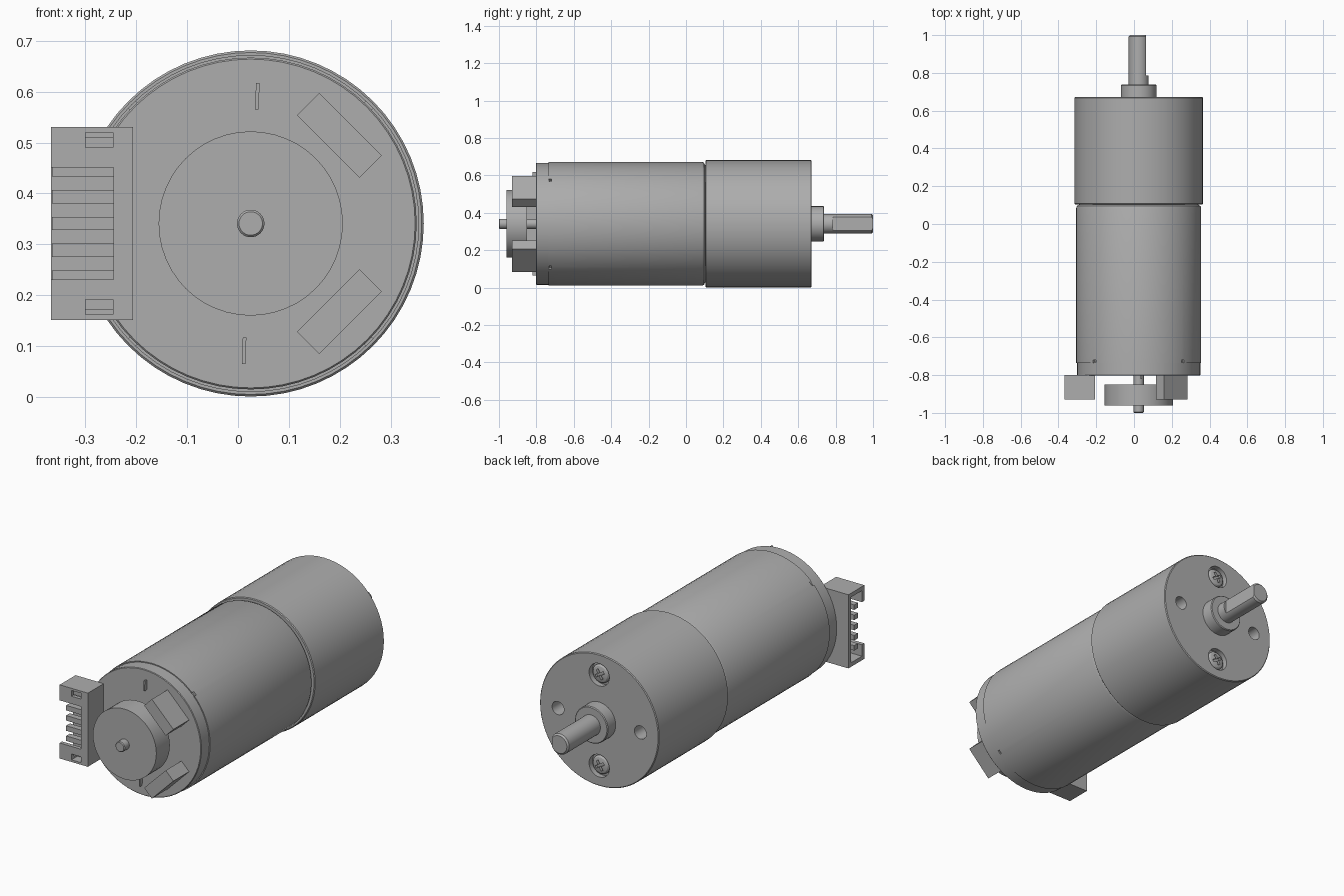
import bpy, bmesh, math
from mathutils import Matrix, Vector

cube = bpy.data.objects.get("Cube")
if cube:
    bpy.data.objects.remove(cube, do_unlink=True)

AX, AZ = 0.025, 0.341          # motor axis runs along y through here
PITCH = 0.235                  # screw and hole circle radius

grey = bpy.data.materials.new("metal_grey")
grey.use_nodes = True
COLOUR = (0.42, 0.42, 0.42, 1)
grey.diffuse_color = COLOUR
grey.node_tree.nodes["Principled BSDF"].inputs["Base Color"].default_value = COLOUR


def finish(name, bm):
    bmesh.ops.recalc_face_normals(bm, faces=bm.faces)
    mesh = bpy.data.meshes.new(name)
    bm.to_mesh(mesh)
    bm.free()
    mesh.materials.append(grey)
    ob = bpy.data.objects.new(name, mesh)
    bpy.context.collection.objects.link(ob)
    return ob


def lathe(name, profile, x=AX, z=AZ, steps=64):
    """Revolve (radius, y) points about a line along y."""
    bm = bmesh.new()
    verts = [bm.verts.new((x + r, y, z)) for r, y in profile]
    edges = [bm.edges.new(pair) for pair in zip(verts, verts[1:])]
    bmesh.ops.spin(bm, geom=verts + edges, cent=(x, 0, z), axis=(0, 1, 0),
                   angle=math.tau, steps=steps, use_duplicate=False)
    bmesh.ops.remove_doubles(bm, verts=bm.verts, dist=1e-5)
    return finish(name, bm)


def rod(name, r, y0, y1, bevel=0.0, **kw):
    b = bevel
    ends = [(r, y0), (r, y1)] if not b else [(r - b, y0), (r, y0 + b), (r, y1 - b), (r - b, y1)]
    return lathe(name, [(0, y0)] + ends + [(0, y1)], **kw)


def box(name, centre, size, turn=0.0):
    """Box turned about the y axis."""
    bm = bmesh.new()
    m = (Matrix.Translation(centre) @ Matrix.Rotation(turn, 4, 'Y')
         @ Matrix.Diagonal(Vector(size)).to_4x4())
    bmesh.ops.create_cube(bm, size=1, matrix=m)
    return finish(name, bm)


def span(name, x, y, z):
    """Box between the given (low, high) limits."""
    return box(name, [sum(p) / 2 for p in (x, y, z)], [p[1] - p[0] for p in (x, y, z)])


def cut(ob, cutters):
    for c in cutters:
        c.hide_render = True
        mod = ob.modifiers.new("cut", 'BOOLEAN')
        mod.object, mod.solver = c, 'EXACT'
    dg = bpy.context.evaluated_depsgraph_get()
    mesh = bpy.data.meshes.new_from_object(ob.evaluated_get(dg))
    ob.modifiers.clear()
    ob.data = mesh
    for c in cutters:
        bpy.data.objects.remove(c, do_unlink=True)


# Gearbox with two mounting holes and two screw recesses
gearbox = rod("gearbox", 0.34, 0.104, 0.672, 0.004)
cutters = []
for s in (-1, 1):
    cutters.append(rod("hole_cutter", 0.034, 0.57, 0.7, x=AX + s * PITCH, steps=32))
    cutters.append(rod("recess_cutter", 0.058, 0.645, 0.7, z=AZ + s * PITCH, steps=32))
cut(gearbox, cutters)

# Cross-head screws in the recesses
for s, side in ((-1, "lower"), (1, "upper")):
    z = AZ + s * PITCH
    screw = lathe(side + "_screw", [(0, 0.63), (0.048, 0.63), (0.048, 0.655), (0.04, 0.664),
                                    (0.022, 0.669), (0, 0.67)], z=z, steps=32)
    cut(screw, [box("slot_cutter", (AX, 0.67, z), (0.054, 0.03, 0.013), a)
                for a in (math.radians(30), math.radians(120))])

# Motor shell with a rounded shoulder, and four crimp notches at its front rim
shell = lathe("motor_shell", [(0, -0.735), (0.331, -0.735), (0.331, 0.085), (0.327, 0.096),
                              (0.318, 0.1), (0.31, 0.106), (0, 0.106)])
notches = []
for k in range(4):
    a = math.radians(45 + 90 * k)
    notches.append(box("notch_cutter", (AX + 0.331 * math.cos(a), -0.73, AZ - 0.331 * math.sin(a)),
                       (0.024, 0.02, 0.02), a))
cut(shell, notches)

# End cap, encoder disc and shafts
rod("end_cap", 0.326, -0.802, -0.73, 0.003)
rod("encoder_disc", 0.181, -0.96, -0.85, steps=48)
rod("rear_shaft", 0.027, -1.0, -0.79, 0.004, steps=32)
rod("output_boss", 0.094, 0.665, 0.738, 0.004)
shaft = rod("output_shaft", 0.053, 0.73, 1.0, 0.008, steps=48)
cut(shaft, [span("flat_cutter", (AX + 0.039, AX + 0.1), (0.785, 1.1), (0.2, 0.5))])

# Brush blocks and small terminals on the end cap
for s, side in ((-1, "lower"), (1, "upper")):
    box(side + "_brush_block", (0.199, -0.862, AZ + s * 0.173), (0.174, 0.136, 0.062),
        s * math.radians(45))
    box(side + "_terminal", (AX + s * 0.013, -0.808, AZ + s * 0.25), (0.007, 0.024, 0.052),
        math.radians(2))

# Connector housing: open on its side, with a pin slot and two latch windows in front
front, back = -0.93, -0.8
housing = span("connector_housing", (-0.367, -0.206), (front, back), (0.151, 0.531))
cavity = span("cavity_cutter", (-0.5, -0.245), (front + 0.02, back - 0.02), (0.172, 0.51))
slot = span("slot_cutter", (-0.45, -0.245), (front - 0.1, front + 0.05), (0.231, 0.451))
windows = [box("window_cutter", (-0.2725, front, AZ + s * 0.164), (0.054, 0.1, 0.03)) for s in (-1, 1)]
cut(housing, [cavity, slot] + windows)
for k in range(5):
    box("connector_pin_%d" % (k + 1), (-0.303, -0.865, AZ + (k - 2) * 0.0525),
        (0.124, 0.03, 0.026))

# Smooth round surfaces, keep edges sharp
bpy.ops.object.select_all(action='DESELECT')
for ob in bpy.context.collection.objects:
    if ob.type == 'MESH':
        ob.select_set(True)
        bpy.context.view_layer.objects.active = ob
bpy.ops.object.shade_smooth_by_angle(angle=math.radians(30))
